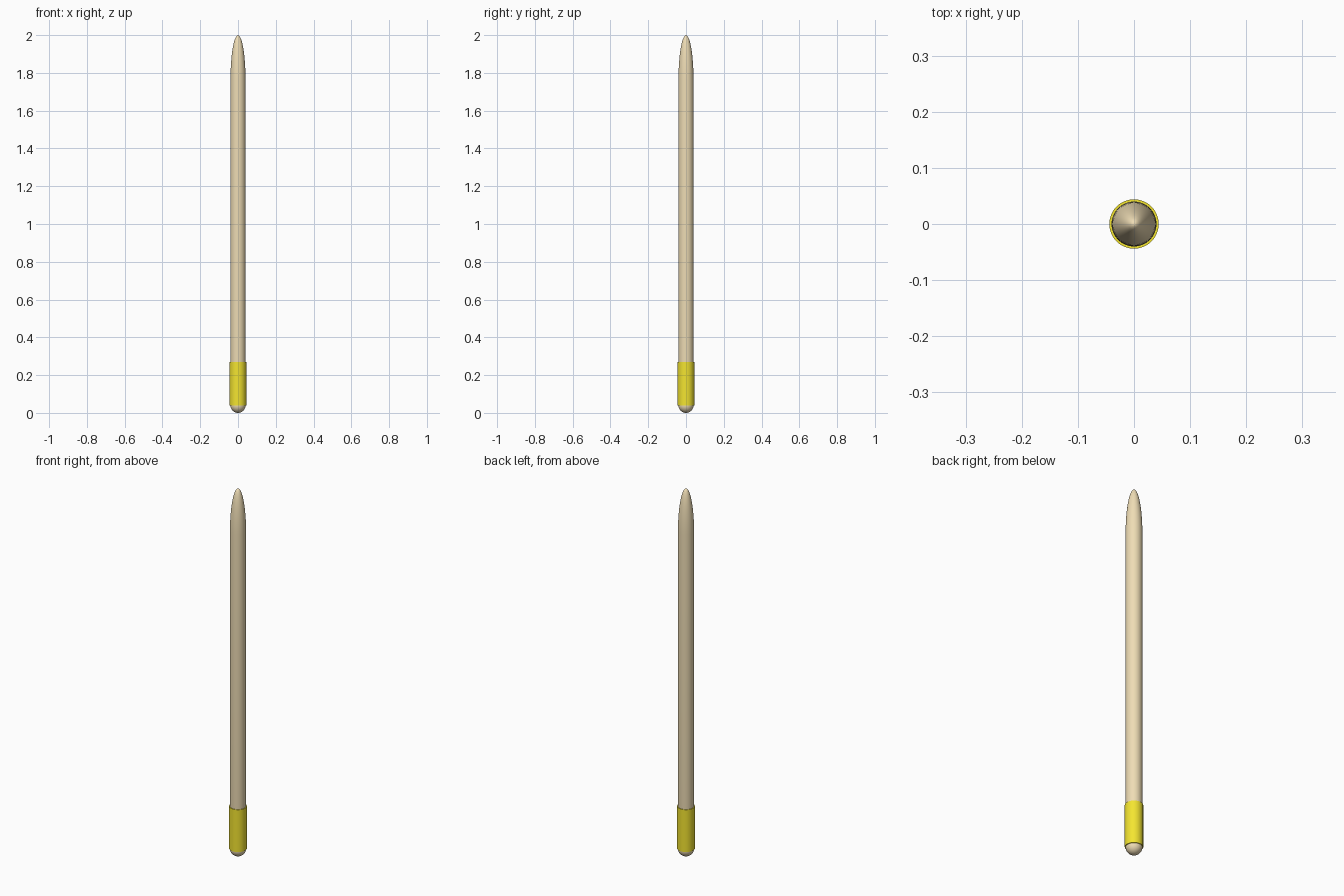
import bpy, bmesh, math

if "Cube" in bpy.data.objects:
    bpy.data.objects.remove(bpy.data.objects["Cube"])

SEGMENTS = 48


def material(name, color):
    mat = bpy.data.materials.new(name)
    mat.diffuse_color = color
    mat.use_nodes = True
    mat.node_tree.nodes["Principled BSDF"].inputs["Base Color"].default_value = mat.diffuse_color
    return mat


def lathe(name, profile, mat, closed=False):
    """Spin an (r, z) profile around the z axis."""
    bm = bmesh.new()
    verts = [bm.verts.new((r, 0, z)) for r, z in profile]
    pairs = list(zip(verts, verts[1:]))
    if closed:
        pairs.append((verts[-1], verts[0]))
    edges = [bm.edges.new(p) for p in pairs]
    bmesh.ops.spin(bm, geom=verts + edges, cent=(0, 0, 0), axis=(0, 0, 1),
                   angle=math.tau, steps=SEGMENTS, use_duplicate=False)
    bmesh.ops.remove_doubles(bm, verts=bm.verts, dist=1e-5)
    bmesh.ops.recalc_face_normals(bm, faces=bm.faces)
    mesh = bpy.data.meshes.new(name)
    bm.to_mesh(mesh)
    bm.free()
    obj = bpy.data.objects.new(name, mesh)
    bpy.context.collection.objects.link(obj)
    mesh.materials.append(mat)
    bpy.ops.object.select_all(action='DESELECT')
    obj.select_set(True)
    bpy.context.view_layer.objects.active = obj
    bpy.ops.object.shade_smooth_by_angle(angle=math.radians(35))
    return obj


wood = material("wood", (0.86, 0.72, 0.46, 1))
yellow = material("yellow", (0.9, 0.78, 0.03, 1))

# Wooden shaft: round butt, straight body, long elliptical tip
R, TIP = 0.04, 0.24
N = 12
quarter = [math.pi / 2 * i / N for i in range(N + 1)]
butt = [(R * math.sin(a), R - R * math.cos(a)) for a in quarter]
tip = [(R * math.cos(a), 2 - TIP + TIP * math.sin(a)) for a in quarter]
lathe("shaft", butt + tip, wood)

# Coloured sleeve around the lower end
lathe("grip_sleeve", [(0.039, 0.04), (0.044, 0.04), (0.044, 0.27), (0.039, 0.27)],
      yellow, closed=True)
